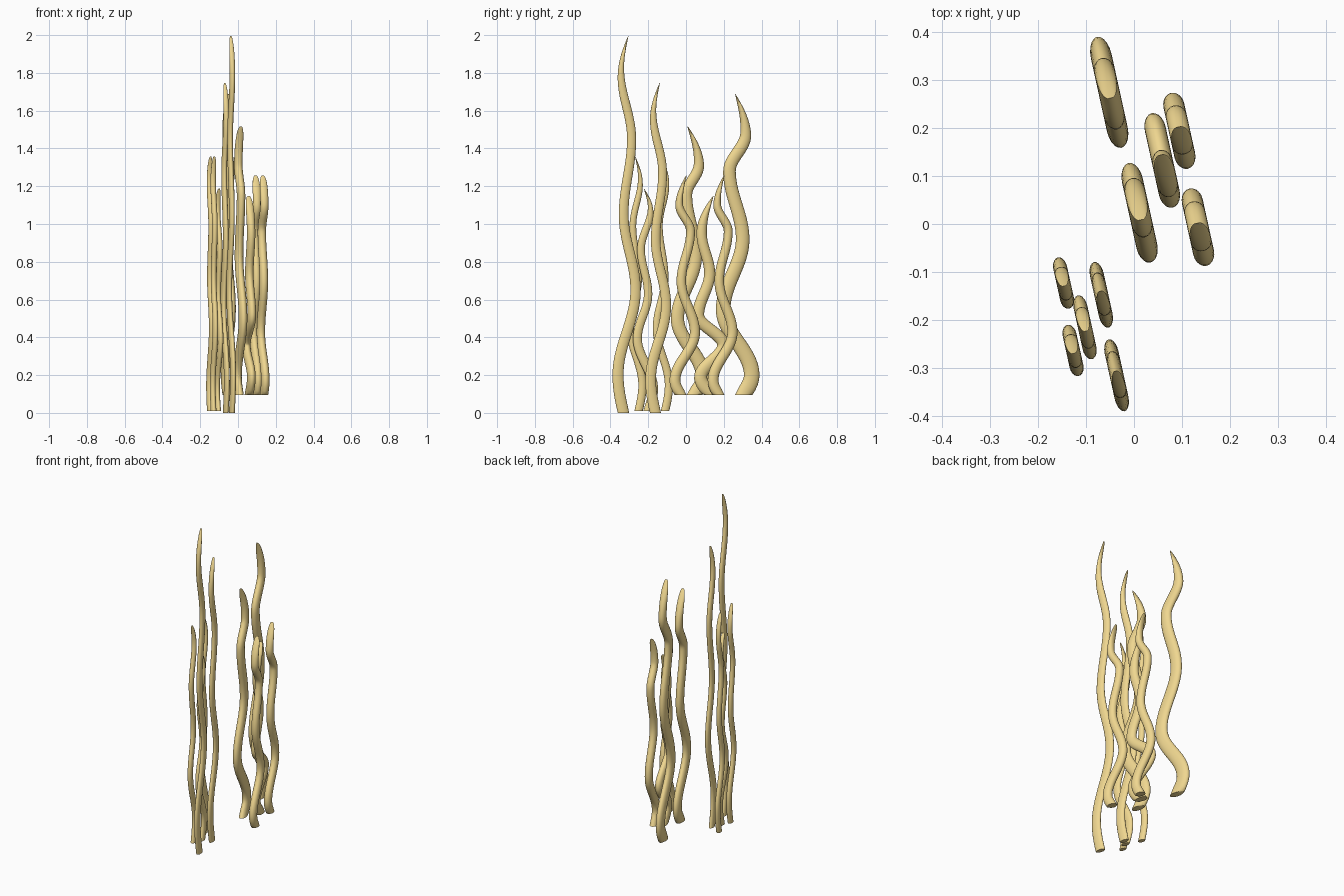
import bpy, bmesh, math
from mathutils import Vector

if "Cube" in bpy.data.objects:
    bpy.data.objects.remove(bpy.data.objects["Cube"])

# Wave profiles: (height fraction, sideways offset from tip), base to tip
WAVE_A = [(0, -.027), (.1, -.056), (.325, .037), (.525, -.026),
          (.725, .016), (.9, -.04), (1, 0)]
WAVE_B = [(0, .042), (.066, .088), (.284, -.063), (.517, .04),
          (.743, -.03), (.865, .056), (1, 0)]
WAVE_C = [(0, .008), (.09, .068), (.25, -.053), (.40, .08),
          (.61, .02), (.81, .062), (1, 0)]
WAVE_D = [(0, .038), (.066, .092), (.284, -.058), (.517, .05),
          (.743, -.005), (.855, .068), (1, 0)]
LEAN = -0.22          # every strand waves in this shared vertical plane
SIDES, STEPS = 20, 90


def wave(pts, n):
    last = len(pts) - 2
    for i in range(last + 1):
        (a, ya), (b, yb) = pts[i], pts[i + 1]
        if n <= b or i == last:
            t = (n - a) / (b - a)
            if i == 0:
                e = math.sin(t * math.pi / 2)
            elif i == last:
                e = 1 - math.cos(t * math.pi / 2)
            else:
                e = (1 - math.cos(t * math.pi)) / 2
            return ya + (yb - ya) * e


def strand(name, pts, centre, tip_y, z0, z1, swing, wide, thick, mat):
    def pos(n):
        return tip_y + swing * wave(pts, n), z0 + (z1 - z0) * n

    bm = bmesh.new()
    rings = []
    for i in range(STEPS):
        # rings crowd together toward the tip
        n = 0.998 * (1 - (1 - i / (STEPS - 1)) ** 1.25)
        y, z = pos(n)
        ya, za = pos(max(n - .008, 0))
        yb, zb = pos(min(n + .008, 1))
        t = Vector((yb - ya, zb - za)).normalized()
        if i == 0:
            t = Vector((0, 1))
        k = max(0, (n - .82) / .18)
        w = wide * (1 - .28 * n) * (1 - k ** 1.7)
        d = thick * math.sqrt(max(1 - k ** 6, 0.0))
        ring = []
        for s in range(SIDES):
            a = 2 * math.pi * s / SIDES
            u, v = w * math.cos(a), d * math.sin(a)
            py = y + u * t.y
            pz = max(z - u * t.x, z0)
            px = centre[0] + LEAN * (py - centre[1]) + v * .976
            ring.append(bm.verts.new((px, py + v * .215, pz)))
        rings.append(ring)
    for r, q in zip(rings, rings[1:]):
        for s in range(SIDES):
            m = (s + 1) % SIDES
            bm.faces.new((r[s], r[m], q[m], q[s]))
    bm.faces.new(rings[0][::-1])
    bm.faces.new(rings[-1])
    bmesh.ops.recalc_face_normals(bm, faces=bm.faces)
    me = bpy.data.meshes.new(name)
    bm.to_mesh(me)
    bm.free()
    ob = bpy.data.objects.new(name, me)
    bpy.context.collection.objects.link(ob)
    me.materials.append(mat)
    bpy.context.view_layer.objects.active = ob
    ob.select_set(True)
    bpy.ops.object.shade_smooth_by_angle(angle=math.radians(50))
    ob.select_set(False)


tan = bpy.data.materials.new("tan")
tan.diffuse_color = (0.87, 0.68, 0.28, 1)
tan.use_nodes = True
tan.node_tree.nodes["Principled BSDF"].inputs["Base Color"].default_value = tan.diffuse_color

# Slim front cluster, standing on the ground
for j, (c, ty, z0, z1, sw, w) in enumerate([
        ((-.036, -.315), -.304, 0.00, 2.00, 1.0, .030),
        ((-.068, -.147), -.138, 0.00, 1.75, .88, .029),
        ((-.147, -.120), -.130, 0.01, 1.36, -.7, .022),
        ((-.103, -.210), -.224, 0.01, 1.19, -.9, .026),
        ((-.128, -.257), -.270, 0.01, 1.36, -.7, .022)]):
    strand(f"slim_strand_{j + 1}", WAVE_A, c, ty, z0, z1, sw, w, .0145, tan)

# Thick back cluster, raised slightly
for j, (p, c, ty, z1, sw, w) in enumerate([
        (WAVE_B, (-.053, .280), .260, 1.69, 1.0, .042),
        (WAVE_D, (.010, .030), .007, 1.52, .9, .038),
        (WAVE_B, (.132, -.002), .003, 1.26, -.7, .029),
        (WAVE_B, (.093, .200), .203, 1.26, -.68, .029),
        (WAVE_C, (.059, .130), .145, 1.15, -1.0, .035)]):
    strand(f"thick_strand_{j + 1}", p, c, ty, .095, z1, sw, w, .022, tan)
